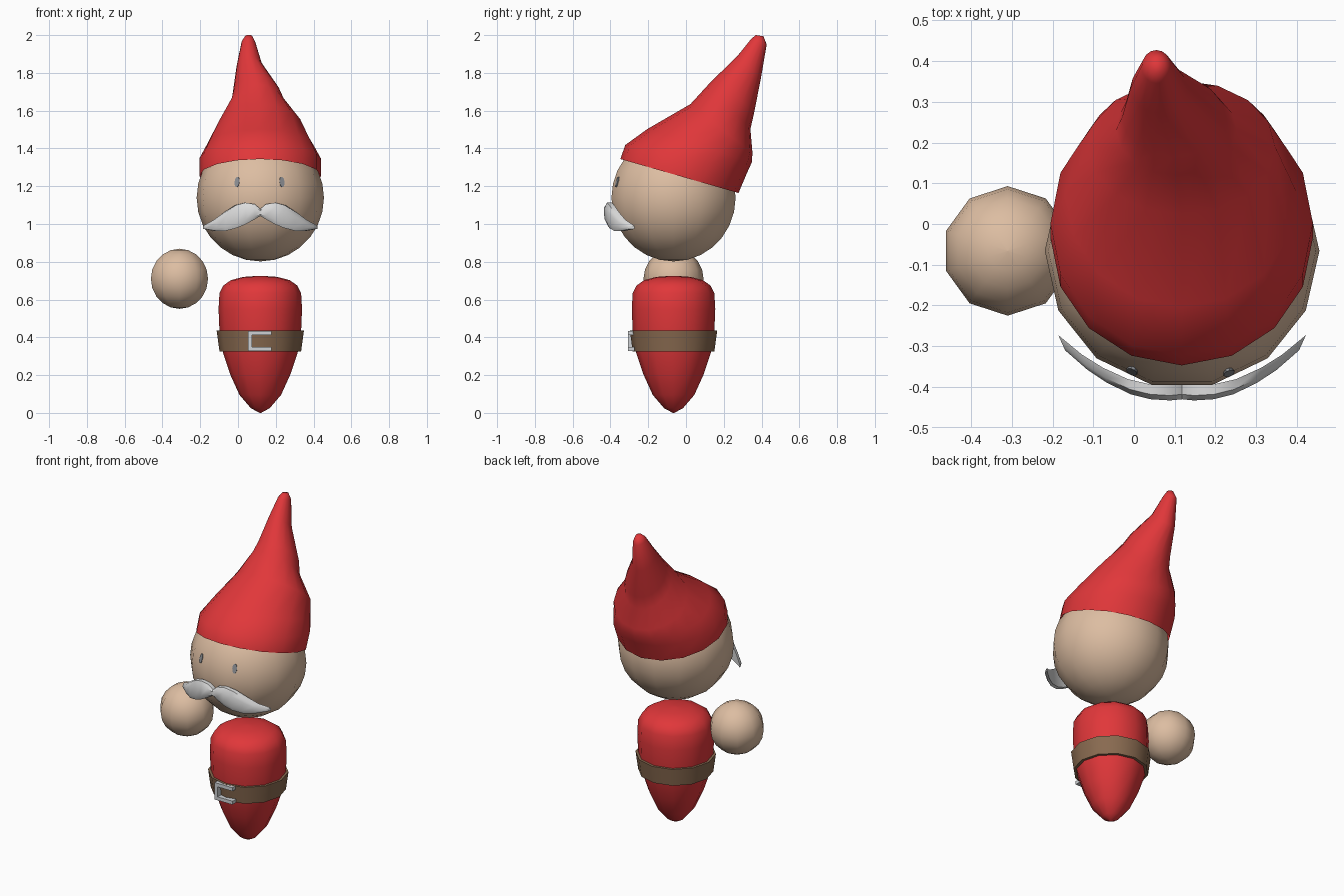
import bpy, bmesh, math
from mathutils import Vector
from mathutils.bvhtree import BVHTree

if "Cube" in bpy.data.objects:
    bpy.data.objects.remove(bpy.data.objects["Cube"])

CX, CY = 0.118, -0.066          # axis of head and body


def material(name, rgb):
    m = bpy.data.materials.new(name)
    m.diffuse_color = (*rgb, 1)
    m.use_nodes = True
    m.node_tree.nodes["Principled BSDF"].inputs["Base Color"].default_value = m.diffuse_color
    return m


RED = material("red cloth", (0.75, 0.038, 0.042))
SKIN = material("skin", (0.72, 0.51, 0.36))
BROWN = material("brown leather", (0.25, 0.145, 0.08))
WHITE = material("white hair", (0.72, 0.72, 0.72))
METAL = material("buckle metal", (0.62, 0.64, 0.66))
GREY = material("eye grey", (0.25, 0.26, 0.28))


def finish(name, bm, mat, angle):
    bmesh.ops.remove_doubles(bm, verts=bm.verts, dist=1e-5)
    bmesh.ops.recalc_face_normals(bm, faces=bm.faces)
    me = bpy.data.meshes.new(name)
    bm.to_mesh(me)
    bm.free()
    me.materials.append(mat)
    ob = bpy.data.objects.new(name, me)
    bpy.context.collection.objects.link(ob)
    bpy.ops.object.select_all(action='DESELECT')
    ob.select_set(True)
    bpy.context.view_layer.objects.active = ob
    bpy.ops.object.shade_smooth_by_angle(angle=math.radians(angle))
    return ob


def loft(name, rings, mat, start=True, end=True, wrap=False, angle=60):
    """Skin a list of point rings, with optional end caps."""
    bm = bmesh.new()
    vs = [[bm.verts.new(p) for p in r] for r in rings]
    n = len(vs[0])
    pairs = list(zip(vs, vs[1:])) + ([(vs[-1], vs[0])] if wrap else [])
    for a, b in pairs:
        for i in range(n):
            j = (i + 1) % n
            bm.faces.new((a[i], a[j], b[j], b[i]))
    if start and not wrap:
        bm.faces.new(vs[0])
    if end and not wrap:
        bm.faces.new(vs[-1])
    return finish(name, bm, mat, angle)


def circle(x, y, z, r, n, phase=0.0):
    return [(x + r * math.cos(phase + math.tau * i / n),
             y + r * math.sin(phase + math.tau * i / n), z) for i in range(n)]


def ball(name, c, r, n, rows, phase, mat):
    rings = []
    for k in range(rows + 1):
        t = math.pi * k / rows
        rings.append(circle(c[0], c[1], c[2] - r * math.cos(t),
                            max(r * math.sin(t), 0.001), n, phase))
    return loft(name, rings, mat)


# Head and floating hand
head = ball("head", (CX, CY, 1.139), 0.337, 14, 14, 0, SKIN)
ball("hand", (-0.31, CY, 0.71), 0.159, 10, 10, math.pi / 2, SKIN)

# Body: lathed egg shape
profile = [(0.004, 0.0), (0.05, 0.025), (0.11, 0.095), (0.16, 0.205), (0.198, 0.32),
           (0.216, 0.43), (0.221, 0.55), (0.216, 0.635), (0.195, 0.675),
           (0.155, 0.703), (0.09, 0.72), (0.004, 0.726)]
loft("body", [circle(CX, CY, z, r, 12) for r, z in profile], RED)

# Belt: tapered band with thickness
band = [(0.216, 0.325), (0.231, 0.435), (0.205, 0.435), (0.19, 0.325)]
loft("belt", [circle(CX, CY, z, r, 12) for r, z in band], BROWN, wrap=True, angle=35)

# Buckle: open C shape, extruded
x0, x1, z0, z1, t = 0.052, 0.177, 0.327, 0.434, 0.022
outline = [(x1, z0), (x1, z0 + t), (x0 + t, z0 + t), (x0 + t, z1 - t),
           (x1, z1 - t), (x1, z1), (x0, z1), (x0, z0)]
loft("belt_buckle", [[(x, y, z) for x, z in outline] for y in (-0.308, -0.272)],
     METAL, angle=30)

# Hat: tilted oval rings (front y, front z, back y, back z, centre x, half width)
hat = [(-0.347, 1.344, 0.278, 1.164, 0.117, 0.322),
       (-0.322, 1.418, 0.325, 1.275, 0.117, 0.322),
       (-0.204, 1.503, 0.348, 1.325, 0.117, 0.285),
       (0.024, 1.635, 0.352, 1.375, 0.117, 0.230),
       (0.120, 1.740, 0.341, 1.503, 0.104, 0.148),
       (0.165, 1.785, 0.360, 1.585, 0.098, 0.127),
       (0.272, 1.889, 0.397, 1.775, 0.061, 0.069),
       (0.345, 1.980, 0.427, 1.950, 0.055, 0.036),
       (0.370, 2.000, 0.410, 1.994, 0.057, 0.018)]
rings = []
for yf, zf, yb, zb, xc, hw in hat:
    ring = []
    for i in range(16):
        a = math.tau * i / 16
        s = (1 - math.cos(a)) / 2          # 0 at the front, 1 at the back
        ring.append((xc + hw * math.sin(a), yf + (yb - yf) * s, zf + (zb - zf) * s))
    rings.append(ring)
loft("hat", rings, RED, start=False, angle=70)

# Moustache: mirrored stations (offset x, top z, bottom z, middle y)
half = [(0.0, 1.080, 1.042, -0.408), (0.03, 1.105, 1.025, -0.411),
        (0.08, 1.113, 0.998, -0.408), (0.13, 1.100, 0.978, -0.396),
        (0.19, 1.060, 0.963, -0.368), (0.24, 1.022, 0.964, -0.336),
        (0.297, 0.990, 0.974, -0.288)]
stations = [(-d, a, b, y) for d, a, b, y in half[:0:-1]] + half
rings = []
for d, top, bot, y in stations:
    h, m, w = (top - bot) / 2, (top + bot) / 2, 0.022
    slope = d / 0.33                       # section turns around the face
    section = [(-1, -.55), (-1, .55), (-.45, 1), (.7, 1), (.7, -1), (-.45, -1)]
    rings.append([(CX + d - u * w * slope * -0.5, y + u * w, m + v * h)
                  for u, v in section])
loft("moustache", rings, WHITE, angle=40)

# Eyes: thin oval plates laid on the head surface
me = head.data
tree = BVHTree.FromPolygons([v.co for v in me.vertices],
                            [p.vertices[:] for p in me.polygons])
for side, x in (("left", 0.232), ("right", -0.004)):
    hit, nor, _, _ = tree.ray_cast(Vector((x, -1, 1.222)), Vector((0, 1, 0)))
    nor = (hit - Vector((CX, CY, 1.139))).normalized()
    u = nor.cross(Vector((0, 0, 1))).normalized()
    v = u.cross(nor)
    rings = [[hit + nor * o + u * 0.014 * math.cos(math.tau * i / 10)
              + v * 0.029 * math.sin(math.tau * i / 10) for i in range(10)]
             for o in (-0.004, 0.004)]
    loft(side + "_eye", rings, GREY, angle=30)
